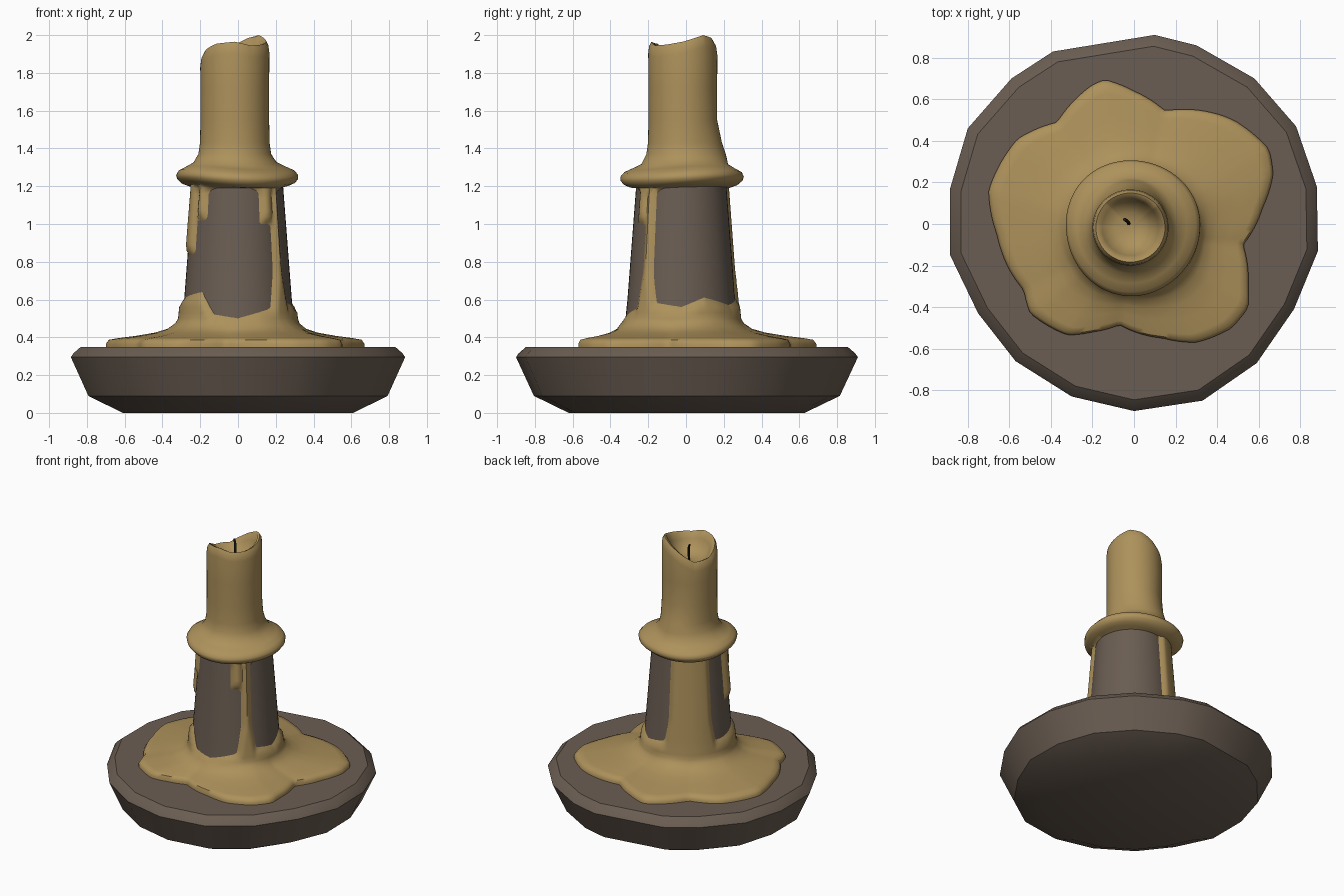
import bpy, bmesh, math
from math import sin, cos, pi, radians, degrees

if "Cube" in bpy.data.objects:
    bpy.data.objects.remove(bpy.data.objects["Cube"])


def material(name, rgb):
    m = bpy.data.materials.new(name)
    m.diffuse_color = (*rgb, 1)
    m.use_nodes = True
    m.node_tree.nodes["Principled BSDF"].inputs["Base Color"].default_value = m.diffuse_color
    return m


WAX = material("tan_wax", (0.42, 0.285, 0.105))
DARK = material("dark_brown", (0.145, 0.11, 0.084))
BLACK = material("burnt_wick", (0.02, 0.018, 0.016))


def loft(name, rings, mat, angle=40):
    """Skin closed rings of points from first to last and cap both ends."""
    bm = bmesh.new()
    vs = [[bm.verts.new(p) for p in ring] for ring in rings]
    n = len(rings[0])
    for a, b in zip(vs, vs[1:]):
        for i in range(n):
            j = (i + 1) % n
            bm.faces.new((a[i], a[j], b[j], b[i]))
    bm.faces.new(vs[0][::-1])
    bm.faces.new(vs[-1])
    bmesh.ops.recalc_face_normals(bm, faces=bm.faces[:])
    me = bpy.data.meshes.new(name)
    bm.to_mesh(me)
    bm.free()
    me.materials.append(mat)
    ob = bpy.data.objects.new(name, me)
    bpy.context.collection.objects.link(ob)
    bpy.ops.object.select_all(action='DESELECT')
    ob.select_set(True)
    bpy.context.view_layer.objects.active = ob
    bpy.ops.object.shade_smooth_by_angle(angle=radians(angle))
    return ob


def around(table, deg):
    """Periodic smooth lookup of (angle, value) pairs."""
    t = sorted(table)
    t = [(t[-1][0] - 360, t[-1][1])] + t + [(t[0][0] + 360, t[0][1])]
    for (a, u), (b, v) in zip(t, t[1:]):
        if a <= deg <= b:
            k = (deg - a) / (b - a)
            return u + (v - u) * k


def line(pts, z):
    """Piecewise linear lookup."""
    if z <= pts[0][0]:
        return pts[0][1]
    for (a, u), (b, v) in zip(pts, pts[1:]):
        if z <= b:
            return u + (v - u) * (z - a) / (b - a)
    return pts[-1][1]


# dish: uneven faceted disc
dish = [(.1, .91), (.3, .86), (.58, .7), (.78, .47), (.88, .18), (.885, -.13), (.77, -.41),
        (.59, -.67), (.33, -.85), (0, -.9), (-.3, -.83), (-.57, -.66), (-.75, -.43),
        (-.885, -.15), (-.885, .17), (-.8, .46), (-.59, .7), (-.39, .83)]
dish_profile = [(.69, 0), (.895, .09), (1, .295), (.985, .315), (.94, .35)]
loft("dish", [[(x * s, y * s, z) for x, y in dish] for s, z in dish_profile], DARK, 35)

# stem: tapered post set slightly towards the front
CY = -.025
stem_r = [(.34, .312), (.6, .285), (1.25, .235)]
loft("stem", [[(r * cos(2 * pi * i / 48), CY + r * sin(2 * pi * i / 48), z) for i in range(48)]
              for z, r in stem_r], DARK)

# wax: one skin from puddle, up the stem, over the collar, up the candle, into the bowl
N = 144
ANG = [360 * i / N for i in range(N)]
puddle = [(.67, .24), (.65, .36), (.48, .5), (.40, .53), (.15, .545), (0, .64), (-.14, .695),
          (-.2, .67), (-.37, .49), (-.56, .41), (-.7, .16), (-.66, -.05), (-.6, -.22),
          (-.53, -.32), (-.5, -.43), (-.32, -.535), (-.2, -.52), (-.07, -.485), (.14, -.55),
          (.3, -.57), (.47, -.5), (.55, -.4), (.55, -.3), (.525, -.1), (.62, .08)]
outline = [(degrees(math.atan2(y, x)) % 360, math.hypot(x, y)) for x, y in puddle]
bare_bottom = [(0, .56), (25, .61), (60, .57), (90, .6), (180, .6), (228, .64), (245, .52),
               (270, .5), (305, .55), (335, .58)]
bare_top = [(0, 1.22), (80, 1.23), (180, 1.2), (225, 1.17), (250, 1.2), (280, 1.2), (310, 1.15)]
# runs of wax: centre angle, half width, lower end
runs = [(128, 31, 0), (320, 7.5, 0), (307, 10, 1.0), (200, 12, .84), (221, 9, 1.02)]
rim = [(0, 1.965), (40, 2.0), (65, 1.985), (90, 1.95), (135, 1.87), (175, 1.88), (205, 1.925),
       (235, 1.955), (270, 1.965), (300, 1.945), (330, 1.95)]


def coat(a, z):
    """Wax thickness on the stem; negative hides it inside the stem."""
    r = line(stem_r, z)
    d = max(around(bare_bottom, a) - z, z - around(bare_top, a))
    for c, hw, end in runs:
        flare = 8 * max(0, .75 - z) / .25 if end == 0 else 0
        off = abs((a - c + 180) % 360 - 180)
        d = max(d, min(radians(hw + flare - off) * r, z - end))
    return max(-.03, min(.022, d * .7))


rings = []
for u, z in [(1, .34), (1, .365), (.96, .387), (.85, .395), (.6, .408), (.35, .425), (.18, .445), (.07, .475)]:
    ring = []
    for a in ANG:
        c, s = cos(radians(a)), sin(radians(a))
        R = around(outline, a)
        ring.append((c * (.305 + (R - .305) * u), s * (.305 + (R - .305) * u) + CY * (1 - u), z))
    rings.append(ring)
for k in range(24):
    z = .5 + k * .03
    rings.append([(cos(radians(a)) * (line(stem_r, z) + coat(a, z)),
                   CY + sin(radians(a)) * (line(stem_r, z) + coat(a, z)), z) for a in ANG])

# collar of pooled wax
for r, z in [(.268, 1.2), (.3, 1.213), (.32, 1.235), (.322, 1.255), (.305, 1.278), (.265, 1.297), (.22, 1.32)]:
    k = (z - 1.2) / .12
    ring = []
    for a in ANG:
        t = radians(a)
        rr = r + .008 * sin(3 * t + .6) * (1 - k) + .02 * k * max(0, sin(t))
        ring.append((-.016 * k + rr * cos(t), CY + .008 * k + rr * sin(t), z + .01 * sin(2 * t + .5)))
    rings.append(ring)

# candle wall, uneven rim and melted bowl
rows = [(.193, 0, 1.37), (.184, 0, 1.43), (.182, 0, 1.55), (.182, 0, 1.72), (.183, -.06, None),
        (.178, -.022, None), (.166, 0, None), (.15, -.008, None)]
for r, dz, z in rows:
    ring = []
    for a in ANG:
        t = radians(a)
        bump = .035 * max(0, sin(t)) ** 3 * max(0, (1.55 - z) / .18) if z else 0
        zz = z if z else around(rim, a) + dz
        ring.append((-.017 + (r + bump) * cos(t), -.017 + (r + bump) * sin(t), zz))
    rings.append(ring)
for r, k in [(.135, .35), (.11, .7), (.07, .92), (.02, 1)]:
    rings.append([(-.017 + r * cos(radians(a)), -.017 + r * sin(radians(a)),
                   around(rim, a) * (1 - k) + 1.82 * k) for a in ANG])
loft("wax", rings, WAX, 50)

# wick: small bent stub
path = [(-.025, .0, 1.8), (-.025, .005, 1.88), (-.03, .012, 1.915), (-.045, .022, 1.945)]
loft("wick", [[(x + .008 * cos(i * pi / 3), y + .008 * sin(i * pi / 3), z) for i in range(6)]
              for x, y, z in path], BLACK)
